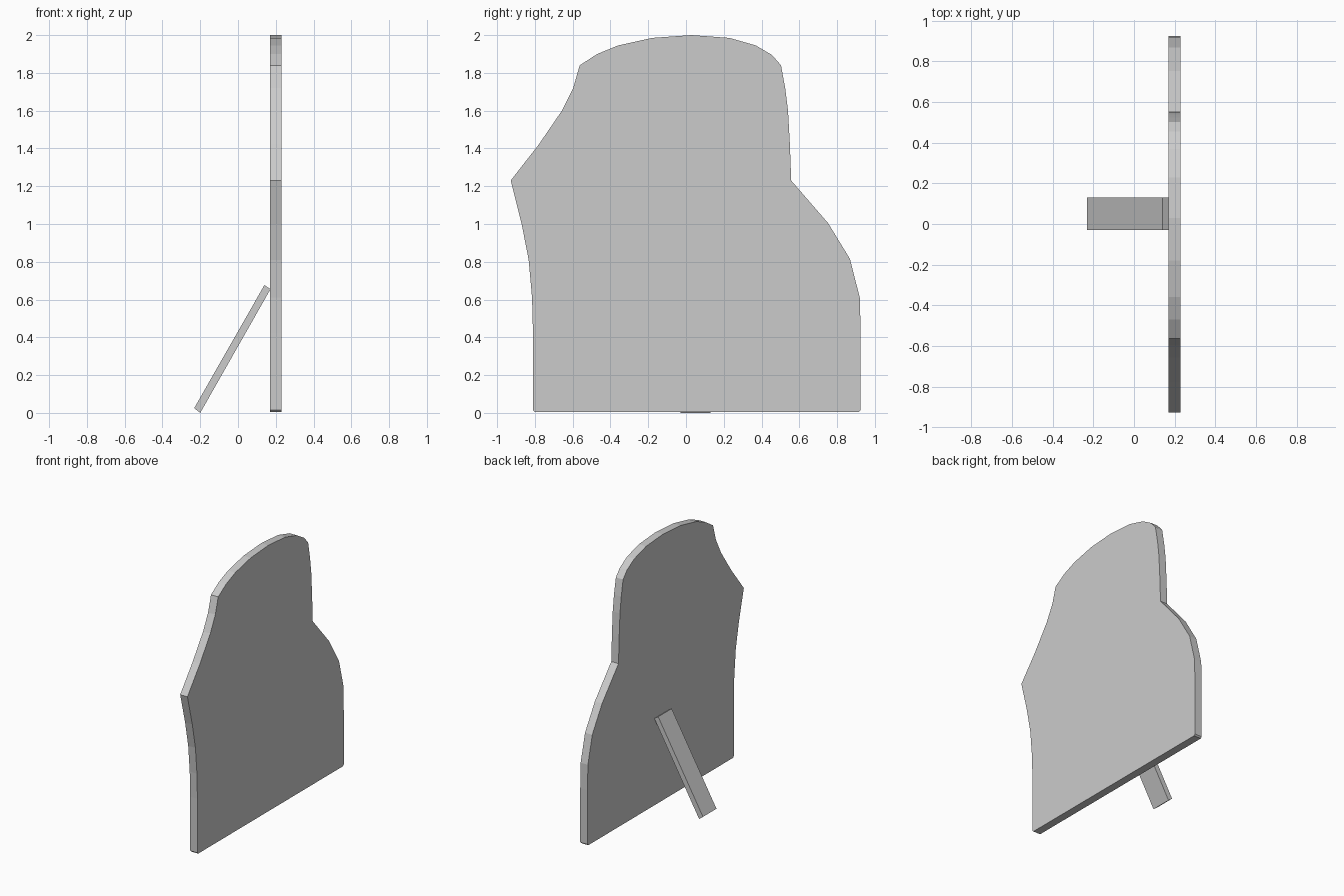
import bpy
import bmesh
from mathutils import Vector

default_cube = bpy.data.objects.get("Cube")
if default_cube:
    bpy.data.objects.remove(default_cube, do_unlink=True)

# One plain grey for the whole stand-up board
grey = bpy.data.materials.new("light_grey")
grey.use_nodes = True
colour = (0.6, 0.6, 0.6, 1)
grey.diffuse_color = colour
grey.node_tree.nodes["Principled BSDF"].inputs["Base Color"].default_value = colour


def extruded_part(name, points, travel):
    """Flat-faced solid: a closed outline pushed along a vector."""
    bm = bmesh.new()
    face = bm.faces.new([bm.verts.new(p) for p in points])
    pushed = bmesh.ops.extrude_face_region(bm, geom=[face])["geom"]
    moved = [v for v in pushed if isinstance(v, bmesh.types.BMVert)]
    bmesh.ops.translate(bm, verts=moved, vec=Vector(travel))
    bmesh.ops.recalc_face_normals(bm, faces=bm.faces)
    mesh = bpy.data.meshes.new(name)
    bm.to_mesh(mesh)
    bm.free()
    mesh.materials.append(grey)
    obj = bpy.data.objects.new(name, mesh)
    bpy.context.collection.objects.link(obj)
    return obj


# Board outline as (y, z): base, rear edge, domed top, front edge
base = [(-0.81, 0.015), (-0.80, 0.005), (0.915, 0.005), (0.925, 0.015)]
rear_edge = [(0.925, 0.42), (0.92, 0.61), (0.868, 0.815), (0.752, 1.005),
             (0.557, 1.23), (0.55, 1.42), (0.54, 1.6), (0.525, 1.72)]
dome = [(0.503, 1.84), (0.455, 1.895), (0.37, 1.945), (0.23, 1.985), (0.03, 2),
        (-0.18, 1.985), (-0.36, 1.945), (-0.47, 1.9), (-0.563, 1.84)]
front_edge = [(-0.597, 1.72), (-0.657, 1.6), (-0.78, 1.42), (-0.928, 1.23),
              (-0.87, 1), (-0.833, 0.81), (-0.815, 0.61), (-0.81, 0.42)]
outline = base + rear_edge + dome + front_edge
extruded_part("board", [(0.17, y, z) for y, z in outline], (0.06, 0, 0))

# Slanted prop leg resting against the board
leg_side = [(-0.2, 0), (0.172, 0.655), (0.14, 0.677), (-0.232, 0.025)]
extruded_part("prop_leg", [(x, -0.03, z) for x, z in leg_side], (0, 0.16, 0))
